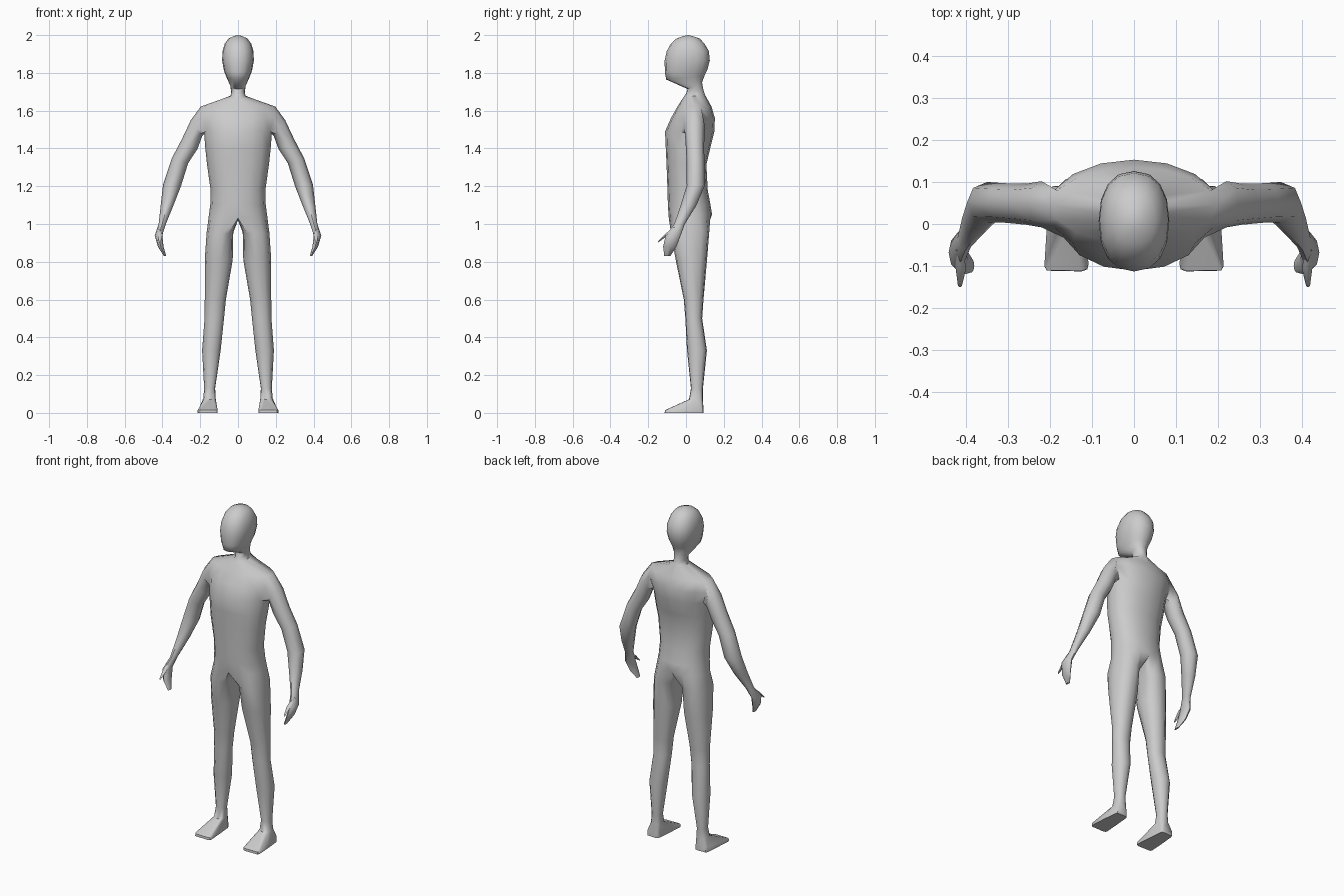
import bpy, bmesh
from math import sin, cos, radians, copysign


def sup(v, n):
    """Superellipse coordinate: n=2 is round, larger is boxier."""
    return copysign(abs(v) ** (2 / n), v) if abs(v) > 1e-6 else 0.0


def ring(bm, angles, cx, rx, yf, yb, zf, zb, n=2.0, taper=0.0):
    """Cross-section between front yf and back yb, tilted from zf to zb."""
    verts = []
    for a in angles:
        c, s = sup(cos(radians(a)), n), sup(sin(radians(a)), n)
        t = (s + 1) / 2
        verts.append(bm.verts.new((cx + rx * c * (1 - taper * t),
                                   yf + (yb - yf) * t, zf + (zb - zf) * t)))
    return verts


def band(bm, a, b, closed=True, skip=()):
    for i in range(len(a) if closed else len(a) - 1):
        if i not in skip:
            j = (i + 1) % len(a)
            bm.faces.new((a[i], a[j], b[j], b[i]))


def finish(bm, name, angle=55):
    bmesh.ops.delete(bm, geom=[v for v in bm.verts if not v.link_faces], context='VERTS')
    bmesh.ops.recalc_face_normals(bm, faces=bm.faces[:])
    me = bpy.data.meshes.new(name)
    bm.to_mesh(me)
    bm.free()
    ob = bpy.data.objects.new(name, me)
    bpy.context.collection.objects.link(ob)
    m = ob.modifiers.new("Mirror", 'MIRROR')
    m.merge_threshold = 0.001
    bpy.ops.object.select_all(action='DESELECT')
    ob.select_set(True)
    bpy.context.view_layer.objects.active = ob
    bpy.ops.object.modifier_apply(modifier="Mirror")
    bpy.ops.object.shade_smooth_by_angle(angle=radians(angle))
    return ob


bm = bmesh.new()

# Head, neck and torso: half rings (z front, z back, half width, y front, y back, boxiness)
TRUNK = [
    (1.995, 1.995, .022, -.015, .035, 2.0),
    (1.982, 1.982, .050, -.050, .072, 2.1),
    (1.955, 1.955, .070, -.080, .098, 2.2),
    (1.915, 1.915, .082, -.102, .121, 2.3),
    (1.865, 1.865, .084, -.113, .126, 2.3),
    (1.805, 1.815, .074, -.112, .113, 2.3),
    (1.765, 1.785, .060, -.105, .098, 2.3),
    (1.715, 1.750, .041, .008, .085, 2.0),
    (1.690, 1.710, .036, .000, .092, 2.0),
    (1.670, 1.685, .040, -.014, .100, 2.0),
    (1.622, 1.622, .197, -.045, .135, 2.0),
    (1.560, 1.560, .205, -.080, .153, 2.0),
    (1.490, 1.490, .180, -.111, .150, 2.1),
    (1.400, 1.400, .173, -.107, .128, 2.2),
    (1.315, 1.315, .164, -.103, .108, 2.2),
    (1.180, 1.180, .145, -.098, .115, 2.2),
    (1.100, 1.100, .147, -.096, .130, 2.2),
    (1.030, 1.050, .155, -.091, .138, 2.2),
]
half = [-90 + 22.5 * i for i in range(9)]
rows = [ring(bm, half, 0, rx, yf, yb, zf, zb, n) for zf, zb, rx, yf, yb, n in TRUNK]
for k in range(len(rows) - 1):
    # leave an arm hole in the two shoulder bands
    band(bm, rows[k], rows[k + 1], False, (3, 4) if k in (10, 11) else ())
crown = bm.verts.new((0, .012, 2.0))
for a, b in zip(rows[0], rows[0][1:]):
    bm.faces.new((a, b, crown))

# Arm and hand: (x, y, z, half width, half depth, tilt)
ARM = [
    (.220, .047, 1.507, .052, .055, .95),
    (.255, .047, 1.425, .049, .049, .60),
    (.307, .050, 1.335, .045, .047, .30),
    (.349, .052, 1.205, .048, .048, .05),
    (.375, .014, 1.100, .034, .042, .0),
    (.401, -.034, 1.000, .019, .028, .0),
    (.421, -.068, .940, .020, .040, .0),
    (.409, -.086, .880, .015, .035, .0),
    (.386, -.099, .830, .006, .016, .0),
]
top, mid, low = rows[10], rows[11], rows[12]
prev = [top[3], top[4], top[5], mid[5], low[5], low[4], low[3], mid[3]]
for x, y, z, a, b, tilt in ARM:
    cur = []
    for k in range(8):
        t = radians(-45 + 45 * k)
        cur.append(bm.verts.new((x + a * cos(t) * cos(tilt), y + b * sin(t),
                                 z + a * cos(t) * sin(tilt))))
    band(bm, prev, cur)
    prev = cur
bm.faces.new(prev)

# Leg and foot: (z front, z back, x inner, x outer, y front, y back, boxiness, heel taper)
LEG = [
    (.950, .960, .025, .166, -.080, .124, 2.3, 0),
    (.810, .810, .028, .176, -.055, .112, 2.2, 0),
    (.600, .600, .064, .176, -.012, .093, 2.1, 0),
    (.500, .500, .074, .177, -.004, .086, 2.1, 0),
    (.330, .330, .092, .190, .005, .111, 2.1, 0),
    (.130, .130, .121, .179, .026, .090, 2.2, 0),
    (.072, .080, .118, .184, .016, .090, 2.6, 0),
    (.014, .030, .106, .216, -.112, .092, 10, .3),
    (.000, .000, .106, .216, -.113, .092, 10, .3),
]
around = [-130 + 32.5 * i for i in range(9)] + [155, 180, 205]
crotch = [bm.verts.new((0, y, 1.02)) for y in (.09, .02, -.05)]
prev = rows[-1] + crotch
for zf, zb, xi, xo, yf, yb, n, tp in LEG:
    cur = ring(bm, around, (xi + xo) / 2, (xo - xi) / 2, yf, yb, zf, zb, n, tp)
    band(bm, prev, cur)
    prev = cur
bm.faces.new(prev)
finish(bm, "body")

# Thumbs: short tapered lofts (x, y, z, half width, half height)
bm = bmesh.new()
prev = None
for x, y, z, a, b in [(.416, -.070, .965, .012, .022),
                      (.412, -.108, .940, .012, .018),
                      (.414, -.146, .908, .005, .008)]:
    cur = [bm.verts.new((x + a * cos(radians(60 * k)), y + .5 * b * sin(radians(60 * k)),
                         z + b * sin(radians(60 * k)))) for k in range(6)]
    if prev:
        band(bm, prev, cur)
    else:
        bm.faces.new(cur)
    prev = cur
bm.faces.new(prev)
finish(bm, "thumbs")
